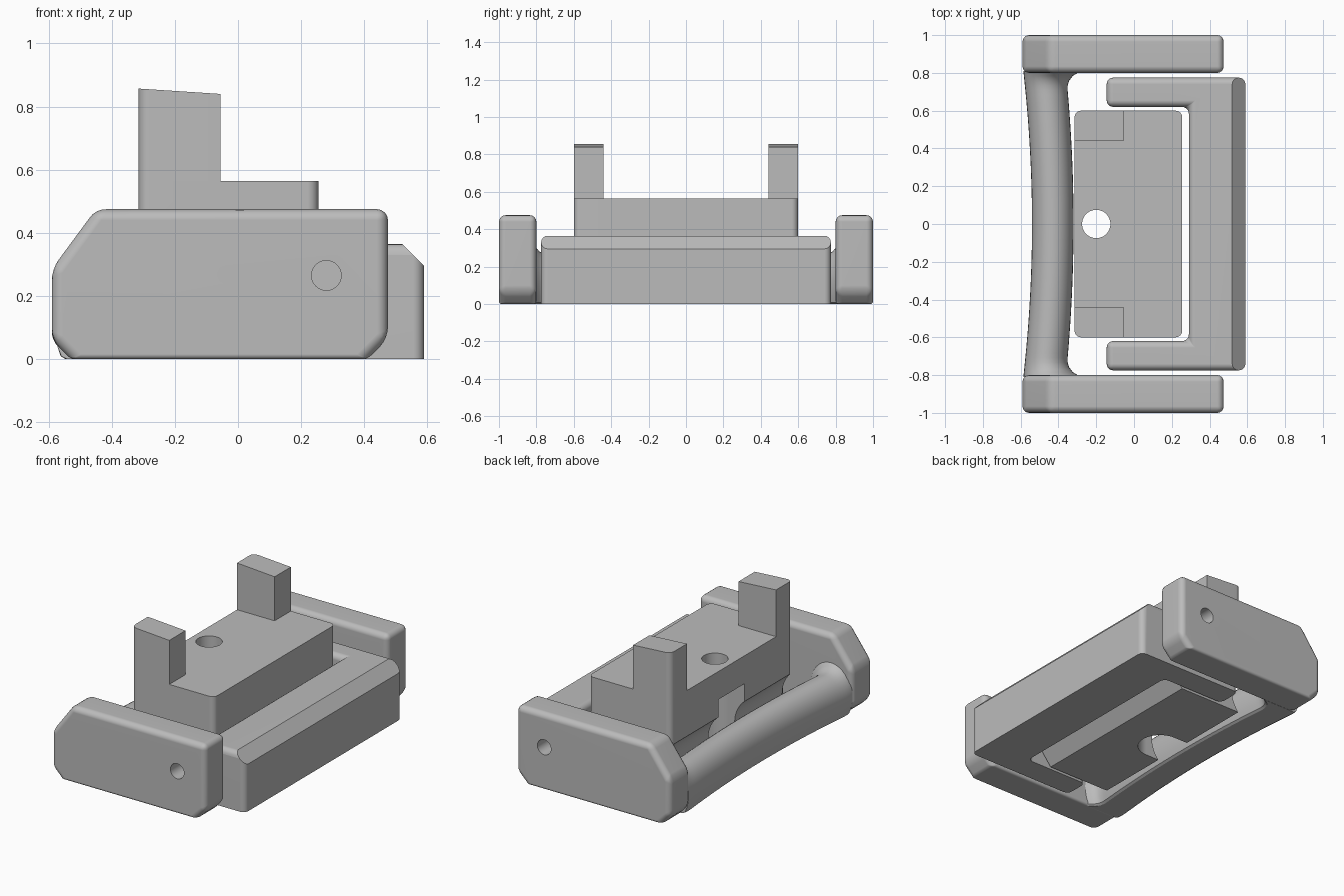
import bpy, bmesh, math
from mathutils import Matrix

if "Cube" in bpy.data.objects:
    bpy.data.objects.remove(bpy.data.objects["Cube"], do_unlink=True)

grey = bpy.data.materials.new("plain_grey")
grey.use_nodes = True
colour = (0.5, 0.5, 0.5, 1)
grey.diffuse_color = colour
grey.node_tree.nodes["Principled BSDF"].inputs["Base Color"].default_value = colour


def make_object(name, bm):
    bmesh.ops.recalc_face_normals(bm, faces=bm.faces)
    mesh = bpy.data.meshes.new(name)
    bm.to_mesh(mesh)
    bm.free()
    mesh.materials.append(grey)
    ob = bpy.data.objects.new(name, mesh)
    bpy.context.collection.objects.link(ob)
    return ob


def activate(ob):
    bpy.ops.object.select_all(action='DESELECT')
    ob.select_set(True)
    bpy.context.view_layer.objects.active = ob


def prism(name, outline, lo, hi, axis='Y', weight=None, width=0.035):
    """Extrude an outline along y or z; weight(a, b) picks the rounded edges."""
    bm = bmesh.new()
    place = (lambda p, h: (p[0], h, p[1])) if axis == 'Y' else (lambda p, h: (p[0], p[1], h))
    face = bm.faces.new([bm.verts.new(place(p, lo)) for p in outline])
    new = bmesh.ops.extrude_face_region(bm, geom=[face])["geom"]
    shift = (0, hi - lo, 0) if axis == 'Y' else (0, 0, hi - lo)
    bmesh.ops.translate(bm, vec=shift, verts=[v for v in new if isinstance(v, bmesh.types.BMVert)])
    if weight:
        layer = bm.edges.layers.float.new("bevel_weight_edge")
        for e in bm.edges:
            e[layer] = weight(e.verts[0].co, e.verts[1].co)
    ob = make_object(name, bm)
    if weight:
        mod = ob.modifiers.new("rounding", 'BEVEL')
        mod.limit_method = 'WEIGHT'
        mod.width = width
        mod.segments = 4
        activate(ob)
        bpy.ops.object.modifier_apply(modifier=mod.name)
    return ob


def cylinder(name, centre, radius, depth, axis):
    bm = bmesh.new()
    turn = Matrix.Rotation(math.pi / 2, 4, 'X') if axis == 'Y' else Matrix()
    bmesh.ops.create_cone(bm, cap_ends=True, segments=48, radius1=radius, radius2=radius,
                          depth=depth, matrix=Matrix.Translation(centre) @ turn)
    return make_object(name, bm)


def cut(ob, cutter):
    mod = ob.modifiers.new("cut", 'BOOLEAN')
    mod.operation = 'DIFFERENCE'
    mod.solver = 'EXACT'
    mod.object = cutter
    activate(ob)
    bpy.ops.object.modifier_apply(modifier=mod.name)
    bpy.data.objects.remove(cutter, do_unlink=True)


def finish(ob):
    activate(ob)
    bpy.ops.object.shade_smooth_by_angle(angle=math.radians(32))
    mod = ob.modifiers.new("flat_face_normals", 'WEIGHTED_NORMAL')
    mod.keep_sharp = True


def rounded_but_base(a, b):
    return 0.45 if max(a.z, b.z) < 0.01 else 1.0


# Side plates with a pivot hole
plate = [(-0.59, 0.06), (-0.59, 0.285), (-0.45, 0.475), (0.475, 0.475),
         (0.475, 0.065), (0.41, 0), (-0.53, 0)]
for name, side in (("right_plate", -1), ("left_plate", 1)):
    lo, hi = sorted((0.8 * side, 1.0 * side))
    ob = prism(name, plate, lo, hi, weight=rounded_but_base)
    cut(ob, cylinder("hole_cutter", (0.28, 0.9 * side, 0.265), 0.047, 0.5, 'Y'))
    finish(ob)

# Bowed grip bar that flares where it meets the plates
bm = bmesh.new()
rings, steps, around = [], 64, 32
for i in range(steps + 1):
    y = -0.81 + 1.62 * i / steps
    bow = (y / 0.8) ** 2
    t = min(1, max(0, (abs(y) - 0.71) / 0.09))
    flare = 1 - math.sqrt(1 - t * t)
    outer = -0.54 - 0.045 * min(bow, 1)
    inner = -0.32 - 0.04 * bow + 0.08 * flare
    top = 0.26 + 0.05 * flare
    ring = []
    for k in range(around):
        a = 2 * math.pi * k / around
        rise = (top - 0.12) if math.sin(a) > 0 else 0.2
        ring.append(bm.verts.new(((outer + inner) / 2 + (inner - outer) / 2 * math.cos(a), y,
                                  max(0, 0.12 + rise * math.sin(a)))))
    rings.append(ring)
for r, s in zip(rings, rings[1:]):
    for k in range(around):
        n = (k + 1) % around
        bm.faces.new((r[k], r[n], s[n], s[k]))
bm.faces.new(rings[0])
bm.faces.new(rings[-1])
finish(make_object("grip_bar", bm))

# U-shaped swing frame, its long outer top edge chamfered
half = [(-0.145, 0.62), (-0.145, 0.775), (0.59, 0.775)]
outline = [(0.29, 0.62)] + half + [(x, -y) for x, y in reversed(half)] + [(0.29, -0.62)]


def frame_rounding(a, b):
    if max(a.z, b.z) < 0.01:
        return 0
    return 1


frame = prism("swing_frame", outline, 0, 0.365, 'Z', frame_rounding)
slope = prism("chamfer_cutter", [(0.51, 0.375), (0.6, 0.285), (0.7, 0.285), (0.7, 0.5), (0.51, 0.5)],
              -1, 1)
cut(frame, slope)
finish(frame)

# Centre block: sloped underside edge, rounded upright corners
block_side = [(-0.315, 0), (0.135, 0), (0.255, 0.15), (0.255, 0.565), (-0.315, 0.565)]


def upright(a, b):
    return 1 if abs(a.x - b.x) + abs(a.y - b.y) < 0.001 else 0


block = prism("centre_block", block_side, -0.6, 0.6, weight=upright)
cut(block, cylinder("bar_clearance", (-0.44, 0, 0.13), 0.195, 2, 'Y'))
cut(block, cylinder("counterbore", (-0.2, 0, 0.14), 0.13, 0.5, 'Z'))
cut(block, prism("slot_cutter", [(-0.6, -0.1), (-0.2, -0.1), (-0.2, 0.39), (-0.6, 0.39)], -0.13, 0.13))
cut(block, cylinder("screw_hole", (-0.2, 0, 0.4), 0.075, 1, 'Z'))
finish(block)

# Upright posts with a sloping top
post = [(-0.315, 0.565), (-0.055, 0.565), (-0.055, 0.84), (-0.315, 0.857)]
for name, side in (("right_post", -1), ("left_post", 1)):
    lo, hi = sorted((0.44 * side, 0.6 * side))

    def outer_corner(a, b):
        return 1 if upright(a, b) and a.x < -0.3 and abs(a.y) > 0.59 else 0

    finish(prism(name, post, lo, hi, weight=outer_corner))
